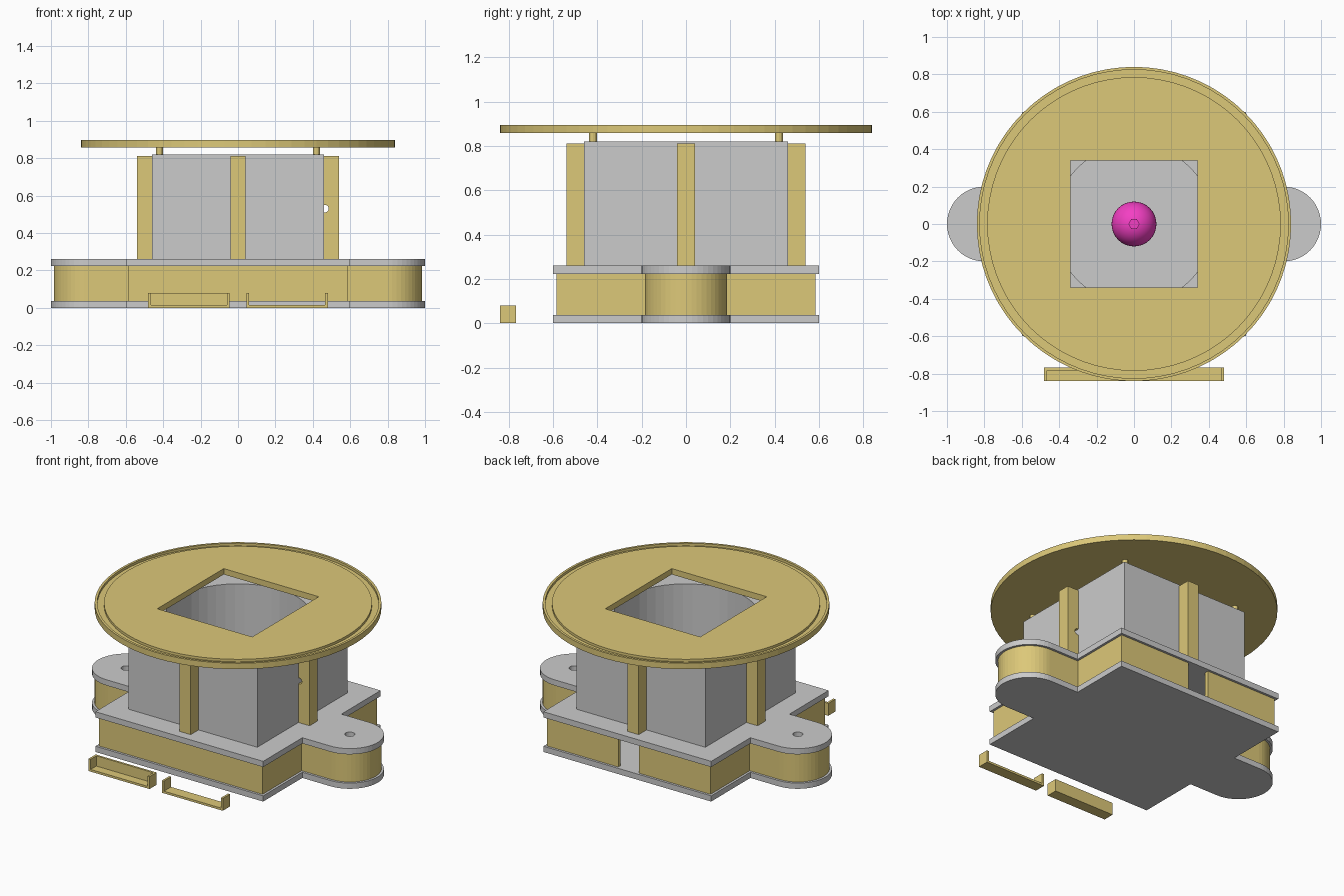
import bpy, bmesh
from math import sin, cos, pi

if "Cube" in bpy.data.objects:
    bpy.data.objects.remove(bpy.data.objects["Cube"])


def material(name, rgb):
    m = bpy.data.materials.new(name)
    m.diffuse_color = (*rgb, 1)
    m.use_nodes = True
    m.node_tree.nodes["Principled BSDF"].inputs["Base Color"].default_value = m.diffuse_color
    return m


TAN = material("tan", (0.72, 0.58, 0.19))
PINK = material("magenta", (0.9, 0.05, 0.55))


def add_mesh(name, me, mat):
    ob = bpy.data.objects.new(name, me)
    bpy.context.collection.objects.link(ob)
    if mat:
        me.materials.clear()
        me.materials.append(mat)
    return ob


def extrude(name, loops, z0, z1, mat=None):
    """Filled 2D outline (first loop) with holes (other loops), from z0 to z1."""
    cu = bpy.data.curves.new(name, 'CURVE')
    cu.dimensions, cu.fill_mode, cu.extrude = '2D', 'BOTH', (z1 - z0) / 2
    for pts in loops:
        sp = cu.splines.new('POLY')
        sp.points.add(len(pts) - 1)
        for p, (x, y) in zip(sp.points, pts):
            p.co = (x, y, 0, 1)
        sp.use_cyclic_u = True
    tmp = bpy.data.objects.new(name + "_curve", cu)
    bpy.context.collection.objects.link(tmp)
    dg = bpy.context.evaluated_depsgraph_get()
    me = bpy.data.meshes.new_from_object(tmp.evaluated_get(dg))
    bpy.data.objects.remove(tmp)
    bm = bmesh.new()
    bm.from_mesh(me)
    bmesh.ops.remove_doubles(bm, verts=bm.verts, dist=1e-5)
    bmesh.ops.translate(bm, verts=bm.verts, vec=(0, 0, (z0 + z1) / 2))
    bmesh.ops.recalc_face_normals(bm, faces=bm.faces)
    bm.to_mesh(me)
    bm.free()
    for p in me.polygons:
        p.use_smooth = False
    return add_mesh(name, me, mat)


def circle(r, n, cx=0, cy=0):
    return [(cx + r * cos(2 * pi * i / n), cy + r * sin(2 * pi * i / n)) for i in range(n)]


def rect(x0, x1, y0, y1):
    return [(x0, y0), (x1, y0), (x1, y1), (x0, y1)]


def base_outline(inset):
    """Square body with a rounded ear on each side."""
    h, r = 0.6 - inset, 0.2 - inset
    half = [(h, -h), (h, -r)]
    half += [(0.8 + r * cos(a), r * sin(a)) for a in (-pi / 2 + pi * i / 24 for i in range(25))]
    half += [(h, r), (h, h)]
    return half + [(-x, -y) for x, y in half]


def cut(ob, cutter):
    md = ob.modifiers.new("cut", 'BOOLEAN')
    md.operation, md.solver, md.object = 'DIFFERENCE', 'EXACT', cutter
    cutter.hide_render = True
    cutter.hide_viewport = True


# Base: two plates around a hollow wall with a cable opening at the back
extrude("base_bottom_plate", [base_outline(0)], 0, 0.037)
extrude("base_top_plate", [base_outline(0)] + [circle(0.03, 24, s * 0.8) for s in (-1, 1)],
        0.223, 0.26)
outer, inner = base_outline(0.015), base_outline(0.04)
# Wall as one open strip: the loop starts and ends at the back opening
k = len(outer) // 2
wall = [(0.075, 0.585)] + outer[:k][::-1] + outer[k:][::-1] + [(-0.075, 0.585)]
wall += [(-0.075, 0.56)] + inner[k:] + inner[:k] + [(0.075, 0.56)]
extrude("base_wall", [wall], 0.037, 0.223, TAN)

# Square housing with a round bore
extrude("housing", [rect(-0.46, 0.46, -0.46, 0.46), circle(0.425, 48)], 0.26, 0.82)

# Support column in the middle of each side; the right one has a cross hole
for side, b in (("right", (0.46, 0.54, -0.04, 0.04)), ("left", (-0.54, -0.46, -0.04, 0.04)),
                ("front", (-0.04, 0.04, -0.54, -0.46)), ("back", (-0.04, 0.04, 0.46, 0.54))):
    col = extrude(side + "_column", [rect(*b)], 0.26, 0.812, TAN)
    if side == "right":
        hole = extrude("column_hole_cutter", [circle(0.02, 20)], -0.1, 0.1)
        hole.rotation_euler.x = pi / 2
        hole.location = (0.465, 0, 0.53)
        cut(col, hole)

# Round top with a square window and a groove near the rim
top = extrude("round_top", [circle(0.84, 72), rect(-0.34, 0.34, -0.34, 0.34)], 0.858, 0.896, TAN)
cut(top, extrude("groove_cutter", [circle(0.825, 72), circle(0.785, 72)], 0.88, 0.95))

# Pins that carry the top on the housing corners
for i, (sx, sy) in enumerate([(1, 1), (1, -1), (-1, 1), (-1, -1)]):
    extrude(f"top_pin_{i + 1}", [circle(0.018, 12, sx * 0.42, sy * 0.42)], 0.82, 0.858, TAN)

# Ball with a small hexagonal peg, resting on the floor of the bore
me = bpy.data.meshes.new("ball")
bm = bmesh.new()
bmesh.ops.create_uvsphere(bm, u_segments=32, v_segments=20, radius=0.12)
bmesh.ops.translate(bm, verts=bm.verts, vec=(0, 0, 0.38))
for f in bm.faces:
    f.smooth = True
bm.to_mesh(me)
bm.free()
add_mesh("ball", me, PINK)
extrude("ball_peg", [circle(0.03, 6)], 0.45, 0.505, PINK)


# Loose clips in front: U-shaped profile, the left one with a back plate
def clip(name, x0, x1, y0, y1):
    t = 0.014
    prof = [(x0, 0), (x1, 0), (x1, 0.08), (x1 - t, 0.08), (x1 - t, t),
            (x0 + t, t), (x0 + t, 0.08), (x0, 0.08)]
    ob = extrude(name, [prof], -y1, -y0, TAN)
    ob.rotation_euler.x = pi / 2


clip("right_clip", 0.045, 0.48, -0.84, -0.768)
clip("left_clip", -0.48, -0.045, -0.84, -0.782)
extrude("left_clip_back", [rect(-0.48, -0.045, -0.782, -0.768)], 0, 0.08, TAN)
